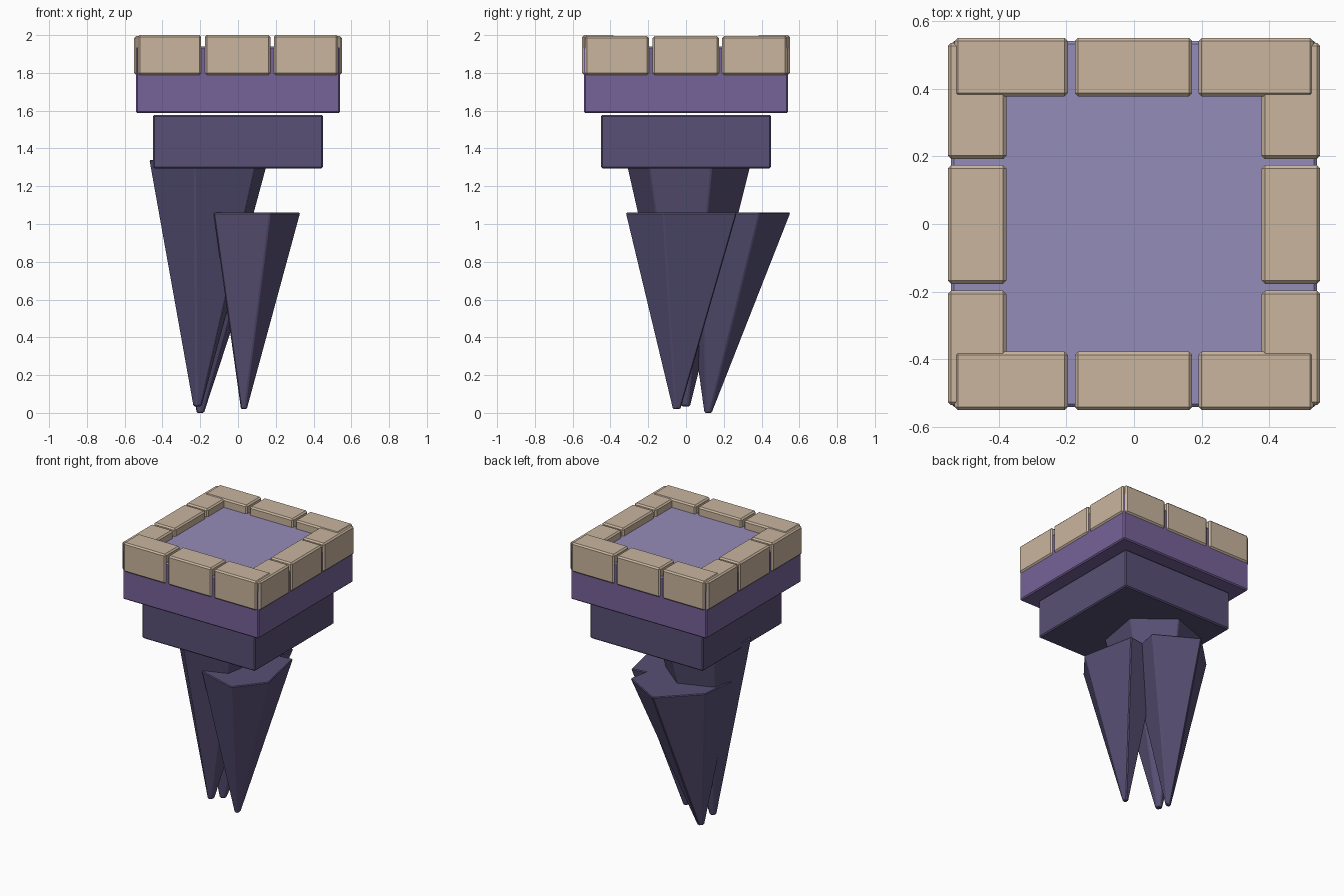
import bpy, bmesh
from mathutils import Vector

cube = bpy.data.objects.get("Cube")
if cube:
    bpy.data.objects.remove(cube, do_unlink=True)


def material(name, rgb):
    """Flat material from display colour values (0-255)."""
    col = [((c / 255 + 0.055) / 1.055) ** 2.4 for c in rgb] + [1.0]
    mat = bpy.data.materials.new(name)
    mat.use_nodes = True
    mat.diffuse_color = col
    mat.node_tree.nodes["Principled BSDF"].inputs["Base Color"].default_value = col
    return mat


TAN = material("tan_stone", (201, 181, 158))
PURPLE = material("purple_stone", (118, 98, 152))
LAVENDER = material("lavender_floor", (149, 140, 186))
DARK = material("dark_purple_rock", (88, 80, 117))


def finish(name, bm, mats, bevel):
    bmesh.ops.recalc_face_normals(bm, faces=bm.faces)
    mesh = bpy.data.meshes.new(name)
    bm.to_mesh(mesh)
    bm.free()
    for m in mats:
        mesh.materials.append(m)
    obj = bpy.data.objects.new(name, mesh)
    bpy.context.collection.objects.link(obj)
    mod = obj.modifiers.new("soft_edges", "BEVEL")
    mod.width = bevel
    mod.segments = 1
    mod.limit_method = "ANGLE"
    return obj


def block(name, low, high, mats, bevel=0.008, top_slot=0):
    """Box between two corners; the top face may take its own material."""
    low, high = Vector(low), Vector(high)
    bm = bmesh.new()
    bmesh.ops.create_cube(bm, size=1)
    for v in bm.verts:
        v.co = (low + high) / 2 + v.co * (high - low)
    bm.normal_update()
    for f in bm.faces:
        f.material_index = top_slot if f.normal.z > 0.9 else 0
    return finish(name, bm, mats, bevel)


def spike(name, outline, top, tip, bevel=0.006):
    """Irregular rock spike tapering from a flat top outline to a blunt tip."""
    bm = bmesh.new()
    tip = Vector(tip)
    centre = sum((Vector((x, y, top)) for x, y in outline), Vector()) / len(outline)
    upper = [bm.verts.new((x, y, top)) for x, y in outline]
    lower = [bm.verts.new(tip + (v.co - centre) * 0.07) for v in upper]
    bm.faces.new(upper)
    bm.faces.new(lower)
    n = len(upper)
    for i in range(n):
        j = (i + 1) % n
        bm.faces.new((upper[i], upper[j], lower[j], lower[i]))
    return finish(name, bm, [DARK], bevel)


# Stepped platform
block("plinth", (-0.45, -0.45, 1.295), (0.45, 0.45, 1.578), [DARK])
block("platform_slab", (-0.54, -0.54, 1.587), (0.54, 0.54, 1.94),
      [PURPLE, LAVENDER], top_slot=1)

# Rim bricks: three along each side, front and back overlapping the sides
spans = {"a": (-0.53, -0.195), "b": (-0.175, 0.172), "c": (0.19, 0.53)}
for key, (s, e) in spans.items():
    for side, near, far in (("front", -0.55, -0.377), ("back", 0.377, 0.55)):
        block(f"{side}_brick_{key}", (s, near, 1.79), (e, far, 2.0), [TAN], 0.01)
    for side, near, far in (("right", -0.55, -0.377), ("left", 0.377, 0.55)):
        block(f"{side}_brick_{key}", (near, s * 1.01, 1.79),
              (far, e * 1.01, 1.995), [TAN], 0.01)

# Hanging rock spikes
spike("tall_spike", [(-0.47, -0.07), (-0.23, -0.32), (0.1, -0.2),
                     (0.16, 0.14), (-0.1, 0.35), (-0.4, 0.24)],
      1.34, (-0.215, 0.0, 0.035))
spike("front_spike", [(-0.13, -0.23), (0.17, -0.32), (0.33, -0.12),
                      (0.25, 0.27), (-0.03, 0.23), (-0.12, 0.0)],
      1.06, (0.03, -0.05, 0.02))
spike("back_spike", [(0.17, 0.39), (-0.12, 0.555), (-0.37, 0.31),
                     (-0.4, 0.02), (-0.15, -0.05), (0.11, 0.08)],
      1.06, (-0.2, 0.115, 0.0))
